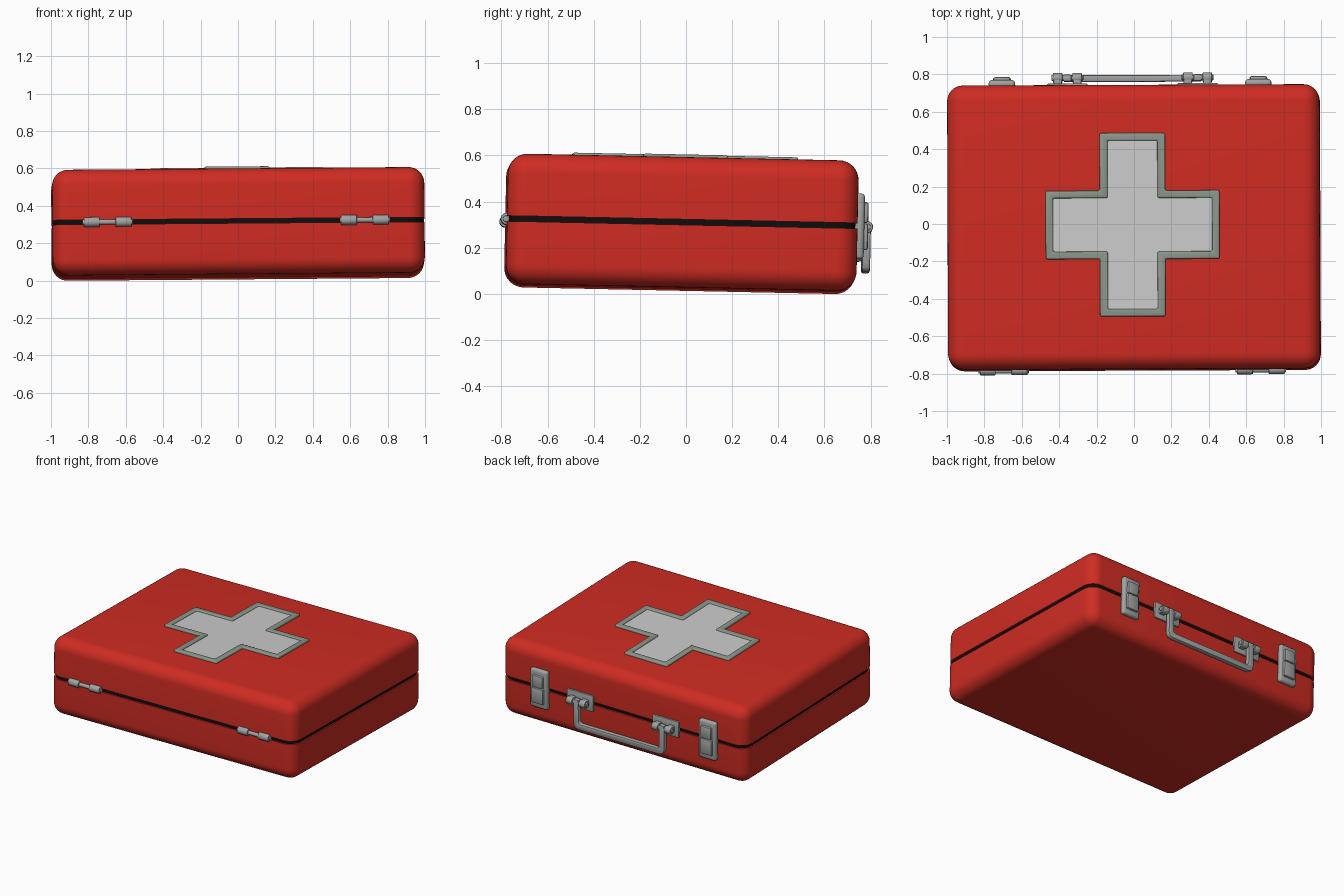
import bpy, bmesh, math
from mathutils import Matrix, Vector, Euler

if "Cube" in bpy.data.objects:
    bpy.data.objects.remove(bpy.data.objects["Cube"])

# whole case rests with a very slight tilt
TILT = Matrix.Translation((0, -0.02, 0.303)) @ Euler((-0.021, -0.008, 0.004)).to_matrix().to_4x4()


def material(name, rgb):
    m = bpy.data.materials.new(name)
    m.diffuse_color = (*rgb, 1)
    m.use_nodes = True
    m.node_tree.nodes["Principled BSDF"].inputs["Base Color"].default_value = m.diffuse_color
    return m


RED = material("red_paint", (0.62, 0.025, 0.016))
BLACK = material("black_seal", (0.004, 0.004, 0.004))
FRAME = material("frame_metal", (0.26, 0.31, 0.26))
PANEL = material("panel_grey", (0.72, 0.72, 0.72))
METAL = material("fitting_metal", (0.36, 0.37, 0.37))


def finish(bm, name, mat, bevel=0.0, segs=2):
    if bevel:
        edges = [e for e in bm.edges if e.is_manifold and e.calc_face_angle() > 0.6]
        bmesh.ops.bevel(bm, geom=edges, offset=bevel, segments=segs, profile=0.5, affect='EDGES')
    bmesh.ops.recalc_face_normals(bm, faces=bm.faces)
    bm.transform(TILT)
    me = bpy.data.meshes.new(name)
    bm.to_mesh(me)
    bm.free()
    me.materials.append(mat)
    ob = bpy.data.objects.new(name, me)
    bpy.context.collection.objects.link(ob)
    bpy.ops.object.select_all(action='DESELECT')
    ob.select_set(True)
    bpy.context.view_layer.objects.active = ob
    bpy.ops.object.shade_smooth_by_angle(angle=math.radians(35))
    return ob


def cube(loc, size):
    bm = bmesh.new()
    bmesh.ops.create_cube(bm, size=1, matrix=Matrix.Translation(loc) @ Matrix.Diagonal((*size, 1)))
    return bm


def box(name, loc, size, mat, bevel=0.0, segs=2):
    return finish(cube(loc, size), name, mat, bevel, segs)


def rod(name, loc, length, r, mat=METAL, bevel=0.004):
    bm = bmesh.new()
    m = Matrix.Translation(loc) @ Matrix.Rotation(math.pi / 2, 4, 'Y')
    bmesh.ops.create_cone(bm, cap_ends=True, segments=20, radius1=r, radius2=r, depth=length, matrix=m)
    return finish(bm, name, mat, bevel, 2)


def prism(name, pts, depth, mat, bevel):
    bm = bmesh.new()
    f = bm.faces.new([bm.verts.new(p) for p in pts])
    ext = bmesh.ops.extrude_face_region(bm, geom=[f])
    bmesh.ops.translate(bm, vec=depth, verts=[v for v in ext['geom'] if isinstance(v, bmesh.types.BMVert)])
    return finish(bm, name, mat, bevel)


# Lid and base: one rounded block split at the seam
for name, z, keep_up in (("lid", 0.012, True), ("base", -0.012, False)):
    bm = cube((0, 0, 0), (1.99, 1.52, 0.565))
    bmesh.ops.bevel(bm, geom=bm.edges[:], offset=0.085, segments=8, profile=0.5, affect='EDGES')
    cut = bmesh.ops.bisect_plane(bm, geom=bm.verts[:] + bm.edges[:] + bm.faces[:], plane_co=(0, 0, z),
                                 plane_no=(0, 0, 1), clear_inner=keep_up, clear_outer=not keep_up)
    bmesh.ops.edgeloop_fill(bm, edges=[e for e in cut['geom_cut'] if isinstance(e, bmesh.types.BMEdge)])
    finish(bm, name, RED)

# Dark seal in the seam
bm = cube((0, 0, 0), (1.97, 1.50, 0.03))
bmesh.ops.bevel(bm, geom=[e for e in bm.edges if abs(e.verts[0].co.z - e.verts[1].co.z) > 0.02],
                offset=0.08, segments=6, profile=0.5, affect='EDGES')
finish(bm, "seam_seal", BLACK)


# Cross badge on the lid
def cross(lx, ly, wx, wy, z):
    c = [(wx, ly), (wx, wy), (lx, wy), (lx, -wy), (wx, -ly), (wx, -wy)]
    order = [(wx, ly), (wx, wy), (lx, wy), (lx, -wy), (wx, -wy), (wx, -ly)]
    order += [(-x, -y) for x, y in order]
    return [Vector((x - 0.005, y + 0.01, z)) for x, y in order]


TOP = 0.2825
outer = cross(0.465, 0.49, 0.175, 0.183, TOP - 0.01)
inner = cross(0.425, 0.45, 0.133, 0.143, TOP - 0.01)
bm = bmesh.new()
vo = [bm.verts.new(p) for p in outer]
vi = [bm.verts.new(p) for p in inner]
faces = [bm.faces.new((vo[i], vo[(i + 1) % 12], vi[(i + 1) % 12], vi[i])) for i in range(12)]
ext = bmesh.ops.extrude_face_region(bm, geom=faces)
bmesh.ops.translate(bm, vec=(0, 0, 0.025), verts=[v for v in ext['geom'] if isinstance(v, bmesh.types.BMVert)])
finish(bm, "cross_frame", FRAME, 0.009, 3)
prism("cross_panel", cross(0.43, 0.455, 0.138, 0.148, TOP - 0.01), (0, 0, 0.015), PANEL, 0)

# Hinges on the front
for side, cx in (("left", -0.70), ("right", 0.675)):
    rod(f"{side}_hinge_pin", (cx, -0.763, 0), 0.27, 0.014)
    for i, dx in enumerate((-0.085, 0.085)):
        rod(f"{side}_hinge_knuckle_{i}", (cx + dx, -0.76, 0), 0.085, 0.026)

# Latches on the back
for side, cx in (("left", -0.703), ("right", 0.668)):
    box(f"{side}_latch_plate", (cx, 0.77, 0), (0.14, 0.04, 0.285), METAL, 0.016, 3)
    box(f"{side}_latch_upper", (cx, 0.79, 0.06), (0.088, 0.034, 0.09), METAL, 0.01, 2)
    box(f"{side}_latch_lower", (cx, 0.79, -0.045), (0.096, 0.034, 0.115), METAL, 0.01, 2)

# Handle mounts and pivots
for side, s in (("left", -1), ("right", 1)):
    cx = s * 0.348 - 0.005
    box(f"{side}_mount_plate", (cx, 0.762, 0), (0.215, 0.02, 0.12), METAL, 0.006)
    rod(f"{side}_pivot_pin", (cx, 0.803, 0), 0.17, 0.016)
    for i, dx in enumerate((-0.052, 0.052)):
        rod(f"{side}_pivot_collar_{i}", (cx + dx, 0.803, 0), 0.05, 0.026)
        box(f"{side}_pivot_foot_{i}", (cx + dx, 0.782, 0), (0.044, 0.04, 0.046), METAL, 0.005)

# Hanging handle: U-shaped bar
half = [(0.326, 0.024), (0.37, 0.024), (0.37, -0.16), (0.36, -0.184), (0.335, -0.195)]
hole = [(0.31, -0.152), (0.322, -0.146), (0.326, -0.135)]
right = hole + half
u = right + [(-x, z) for x, z in reversed(right)]
prism("carry_handle", [(x - 0.005, 0.784, z) for x, z in u], (0, 0.036, 0), METAL, 0.007)
